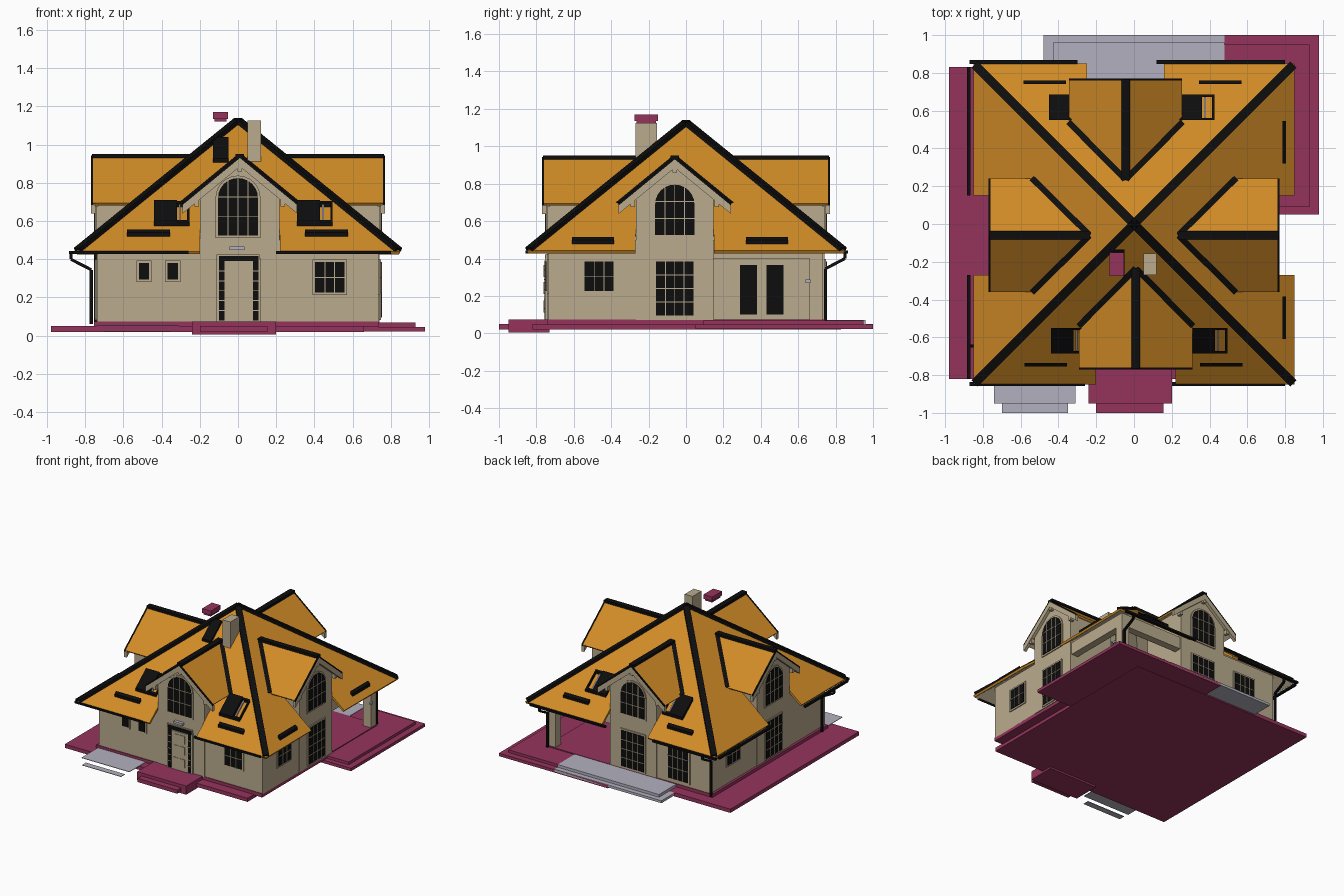
import bpy, bmesh, math
from mathutils import Vector, Matrix

if "Cube" in bpy.data.objects:
    bpy.data.objects.remove(bpy.data.objects["Cube"], do_unlink=True)


def material(name, rgb):
    m = bpy.data.materials.new(name)
    m.use_nodes = True
    m.diffuse_color = (*rgb, 1)
    m.node_tree.nodes["Principled BSDF"].inputs["Base Color"].default_value = (*rgb, 1)
    return m


TILE = material("ochre_tile", (0.64, 0.26, 0.02))
WALL = material("beige_plaster", (0.49, 0.41, 0.27))
PLUM = material("plum_stone", (0.3, 0.034, 0.107))
GREY = material("pale_paving", (0.45, 0.435, 0.52))
DARK = material("near_black", (0.004, 0.004, 0.004))

APEX, SLOPE, EAVE = 1.13, 0.81, 0.85
RIDGE, PITCH = 0.94, 0.82


def roof_z(d):
    return APEX - SLOPE * d


def place(k, u, d, z):
    """Point on side k (front, right, back, left): u across, d outward."""
    return Matrix.Rotation(k * math.pi / 2, 3, "Z") @ Vector((u, -d, z))


def mesh(name, verts, faces, mat, closed=True):
    bm = bmesh.new()
    vs = [bm.verts.new(v) for v in verts]
    for f in faces:
        bm.faces.new([vs[i] for i in f])
    if closed:
        bmesh.ops.recalc_face_normals(bm, faces=bm.faces)
    else:
        bmesh.ops.remove_doubles(bm, verts=bm.verts, dist=0.0005)
    me = bpy.data.meshes.new(name)
    bm.to_mesh(me)
    bm.free()
    ob = bpy.data.objects.new(name, me)
    bpy.context.collection.objects.link(ob)
    me.materials.append(mat)
    return ob


def extrude(name, ring_a, ring_b, mat):
    n = len(ring_a)
    sides = [(i, (i + 1) % n, n + (i + 1) % n, n + i) for i in range(n)]
    return mesh(name, list(ring_a) + list(ring_b),
                [tuple(range(n)), tuple(range(n, 2 * n))] + sides, mat)


def prism(name, k, profile, d0, d1, mat):
    return extrude(name, [place(k, u, d0, z) for u, z in profile],
                   [place(k, u, d1, z) for u, z in profile], mat)


def panel(name, k, u0, u1, z0, z1, d0, d1, mat):
    return prism(name, k, [(u0, z0), (u1, z0), (u1, z1), (u0, z1)], d0, d1, mat)


def box(name, x0, x1, y0, y1, z0, z1, mat):
    return panel(name, 0, x0, x1, z0, z1, -y0, -y1, mat)


def beam(name, a, b, width, height, mat):
    a, b = Vector(a), Vector(b)
    along = (b - a).normalized()
    ref = Vector((0, 0, 1)) if abs(along.z) < 0.95 else Vector((1, 0, 0))
    side = along.cross(ref).normalized() * width / 2
    up = side.cross(along).normalized() * height / 2
    ring = [side + up, up - side, -side - up, side - up]
    return extrude(name, [a + r for r in ring], [b + r for r in ring], mat)


def on_roof(name, k, u0, u1, d0, d1, lift, mat):
    flat = [(u0, d0), (u1, d0), (u1, d1), (u0, d1)]
    return extrude(name, [place(k, u, d, roof_z(d) - 0.005) for u, d in flat],
                   [place(k, u, d, roof_z(d) + lift) for u, d in flat], mat)


def outline(u, w, z0, z1, arch):
    if not arch:
        return [(u - w, z0), (u + w, z0), (u + w, z1), (u - w, z1)]
    arc = [i * math.pi / 12 for i in range(13)]
    return [(u - w, z0), (u + w, z0)] + [
        (u + w * math.cos(t), z1 - w + w * math.sin(t)) for t in arc]


def window(name, k, u, w, z0, z1, d, cols, rows, arch=False):
    prism(name + "_frame", k, outline(u, w + 0.013, z0 - 0.013, z1 + 0.013, arch),
          d - 0.01, d + 0.008, WALL)
    prism(name + "_glass", k, outline(u, w, z0, z1, arch), d, d + 0.012, DARK)
    for i in range(1, cols):
        off = w * (2 * i / cols - 1)
        top = z1 - w + math.sqrt(w * w - off * off) if arch else z1
        panel(name + "_upright", k, u + off - 0.0025, u + off + 0.0025, z0, top,
              d, d + 0.015, WALL)
    for j in range(1, rows):
        z = z0 + (z1 - z0) * j / rows
        half = w if not arch or z < z1 - w else math.sqrt(w * w - (z - z1 + w) ** 2)
        panel(name + "_crossbar", k, u - half, u + half, z - 0.0025, z + 0.0025,
              d, d + 0.015, WALL)


def sheet(ob, thickness):
    ob.data.materials.append(WALL)
    mod = ob.modifiers.new("thickness", "SOLIDIFY")
    mod.thickness, mod.offset, mod.material_offset = thickness, -1, 1


# Base slabs, terrace, steps and paving
box("house_slab", -0.98, 0.66, -0.82, 0.83, 0.02, 0.05, PLUM)
box("plinth", -0.755, 0.735, -0.74, 0.74, 0.045, 0.075, PLUM)
box("terrace_lower", 0.0, 0.98, 0.05, 1.0, 0.022, 0.046, PLUM)
box("terrace_upper", 0.16, 0.93, 0.09, 0.95, 0.04, 0.068, PLUM)
box("porch_step_upper", -0.24, 0.2, -0.95, -0.73, 0.005, 0.075, PLUM)
box("porch_step_lower", -0.2, 0.155, -1.0, -0.94, 0.02, 0.05, PLUM)
box("patio_lower", -0.48, 0.48, 0.75, 1.0, 0.03, 0.05, GREY)
box("patio_upper", -0.43, 0.48, 0.14, 0.96, 0.05, 0.072, GREY)
box("front_paving", -0.74, -0.31, -0.95, -0.74, 0.051, 0.055, GREY)
box("front_paving_step", -0.7, -0.35, -1.0, -0.95, 0.021, 0.025, GREY)

# Walls with an open corner porch
plan = [(-0.735, -0.735), (0.735, -0.735), (0.735, 0.14), (0.16, 0.14),
        (0.16, 0.735), (-0.735, 0.735)]
extrude("walls", [Vector((x, y, 0.07)) for x, y in plan],
        [Vector((x, y, 0.5)) for x, y in plan], WALL)
box("porch_post", 0.66, 0.73, 0.66, 0.73, 0.065, 0.5, WALL)
box("porch_beam_side", 0.67, 0.73, 0.14, 0.73, 0.4, 0.5, WALL)
box("porch_beam_back", 0.16, 0.73, 0.67, 0.73, 0.4, 0.5, WALL)

# Hipped main roof, notched at each dormer
notches = [(-0.2, 0.22), (-0.27, 0.15), (-0.16, 0.25), (-0.15, 0.27)]
verts, faces = [], []
for k, (lo, hi) in enumerate(notches):
    pts = [(0, 0), (-EAVE, EAVE), (lo, EAVE), (lo, 0.74), (hi, 0.74), (hi, EAVE), (EAVE, EAVE)]
    faces.append(tuple(range(len(verts), len(verts) + len(pts))))
    verts += [place(k, u, d, roof_z(d)) for u, d in pts]
sheet(mesh("main_roof", verts, faces, TILE, False), 0.018)
for k in range(4):
    beam("hip_cap", (0, 0, APEX), place(k, EAVE - 0.01, EAVE - 0.01, roof_z(EAVE - 0.01)),
         0.045, 0.022, DARK)

# Dormers: gable wall, roof, barge boards, ridge and valley strips, windows
for k, c in enumerate([0.01, -0.06, 0.045, 0.06]):
    half, end = 0.3, 0.765
    low = RIDGE - PITCH * half
    tip, valley = (APEX - RIDGE) / SLOPE, (APEX - low) / SLOPE
    prism("dormer_wall", k, [(c - 0.208, 0.07), (c + 0.208, 0.07), (c + 0.208, 0.74),
                             (c, 0.915), (c - 0.208, 0.74)], 0.35, 0.74, WALL)
    pts = [(c, tip, RIDGE), (c - half, valley, low), (c - half, end, low),
           (c, end, RIDGE), (c + half, end, low), (c + half, valley, low)]
    sheet(mesh("dormer_roof", [place(k, *p) for p in pts],
               [(0, 1, 2, 3), (0, 3, 4, 5)], TILE, False), 0.015)
    beam("dormer_ridge_cap", place(k, c, tip, RIDGE), place(k, c, end, RIDGE), 0.045, 0.02, DARK)
    for s in (-1, 1):
        foot = c + s * half
        prism("barge_board", k, [(c, RIDGE - 0.01), (foot, low - 0.01), (foot, low - 0.055),
                                 (c, RIDGE - 0.055)], 0.745, 0.77, WALL)
        prism("barge_edge", k, [(c, RIDGE + 0.004), (foot, low + 0.004), (foot, low - 0.01),
                                (c, RIDGE - 0.01)], 0.76, 0.77, DARK)
        beam("valley_strip", place(k, c, tip, RIDGE), place(k, foot, valley, low),
             0.035, 0.016, DARK)
        panel("purlin_end", k, c + s * 0.225 - 0.012, c + s * 0.225 + 0.012,
              0.675, 0.71, 0.73, 0.765, WALL)
    panel("ridge_purlin_end", k, c - 0.012, c + 0.012, 0.86, 0.9, 0.73, 0.765, WALL)
    mid = c if k else 0.0
    window("arched_window", k, mid, 0.105, 0.525, 0.825 if k == 0 else 0.795, 0.74, 4, 3, True)
    if k:
        window("tall_window", k, c, 0.1, 0.095, 0.385, 0.74, 4, 4)

# Other windows
window("small_window_outer", 0, -0.492, 0.027, 0.295, 0.38, 0.735, 1, 1)
window("small_window_inner", 0, -0.342, 0.027, 0.295, 0.38, 0.735, 1, 1)
window("front_window", 0, 0.48, 0.077, 0.225, 0.385, 0.735, 3, 2)
window("side_window", 1, -0.465, 0.077, 0.225, 0.385, 0.735, 3, 2)
window("back_window", 2, 0.45, 0.09, 0.11, 0.385, 0.735, 4, 3)
window("left_window", 3, -0.45, 0.077, 0.225, 0.385, 0.735, 3, 2)
panel("french_door_frame", 1, 0.27, 0.55, 0.07, 0.39, 0.15, 0.168, WALL)
for u in (0.335, 0.475):
    window("french_door", 1, u, 0.045, 0.1, 0.365, 0.165, 1, 1)

# Entrance door
panel("door_surround", 0, -0.113, 0.113, 0.075, 0.425, 0.73, 0.75, WALL)
panel("door_transom", 0, -0.1, 0.108, 0.39, 0.418, 0.74, 0.755, DARK)
for u in (-0.085, 0.093):
    window("door_sidelight", 0, u, 0.014, 0.08, 0.39, 0.745, 1, 6)
panel("door_leaf", 0, -0.062, 0.07, 0.075, 0.385, 0.74, 0.757, WALL)
for z in (0.11, 0.21, 0.3):
    for u in (-0.045, 0.012):
        panel("door_inset", 0, u, u + 0.042, z, z + 0.065, 0.75, 0.761, WALL)
panel("door_lamp", 0, -0.045, 0.035, 0.448, 0.466, 0.735, 0.765, GREY)
panel("porch_lamp", 1, 0.64, 0.665, 0.27, 0.287, 0.73, 0.745, GREY)

# Roof windows with an open side frame, and snow guards
for k, u, s in [(0, -0.32, -1), (0, 0.43, -1), (2, 0.33, 1), (2, -0.36, 1)]:
    on_roof("roof_window", k, u, u + s * 0.12, 0.55, 0.685, 0.025, DARK)
    e = u - s * 0.065
    on_roof("roof_window_side", k, e, e + s * 0.012, 0.55, 0.685, 0.02, DARK)
    on_roof("roof_window_liner", k, u - s * 0.01, u - s * 0.02, 0.565, 0.67, 0.015, GREY)
    for d in (0.55, 0.673):
        on_roof("roof_window_rail", k, u, e, d, d + 0.012, 0.02, DARK)
for k, d, starts in [(0, 0.745, (-0.58, 0.35)), (1, 0.795, (-0.61, 0.32)), (2, 0.75, (-0.57, 0.36))]:
    for u in starts:
        on_roof("snow_guard", k, u, u + 0.225, d - 0.01, d + 0.01, 0.022, DARK)

# Chimney, separate cap and roof flashing
box("chimney", 0.05, 0.12, -0.27, -0.155, 0.88, 1.125, WALL)
box("chimney_cap", -0.13, -0.052, -0.275, -0.15, 1.135, 1.17, PLUM)
box("chimney_cap_base", -0.122, -0.06, -0.265, -0.16, 1.12, 1.136, PLUM)
on_roof("chimney_flashing", 0, -0.13, -0.05, 0.135, 0.275, 0.02, DARK)

# Gutters and downpipes
for k, d, spans in [(0, 0.847, ((-0.87, -0.26), (0.2, 0.8))),
                    (2, 0.857, ((-0.8, -0.12), (0.3, 0.87))),
                    (3, 0.875, ((-0.83, -0.15), (0.27, 0.82)))]:
    for a, b in spans:
        panel("gutter", k, a, b, 0.427, 0.443, d - 0.01, d + 0.01, DARK)
for k, u in [(3, 0.645), (2, 0.745), (2, -0.72)]:
    out, wall = (0.875, 0.768) if k == 3 else (0.85, 0.745)
    path = [(out, 0.435), (out, 0.4), (wall, 0.345), (wall, 0.06)]
    for (d0, z0), (d1, z1) in zip(path, path[1:]):
        beam("downpipe", place(k, u, d0, z0), place(k, u, d1, z1), 0.016, 0.016, DARK)
